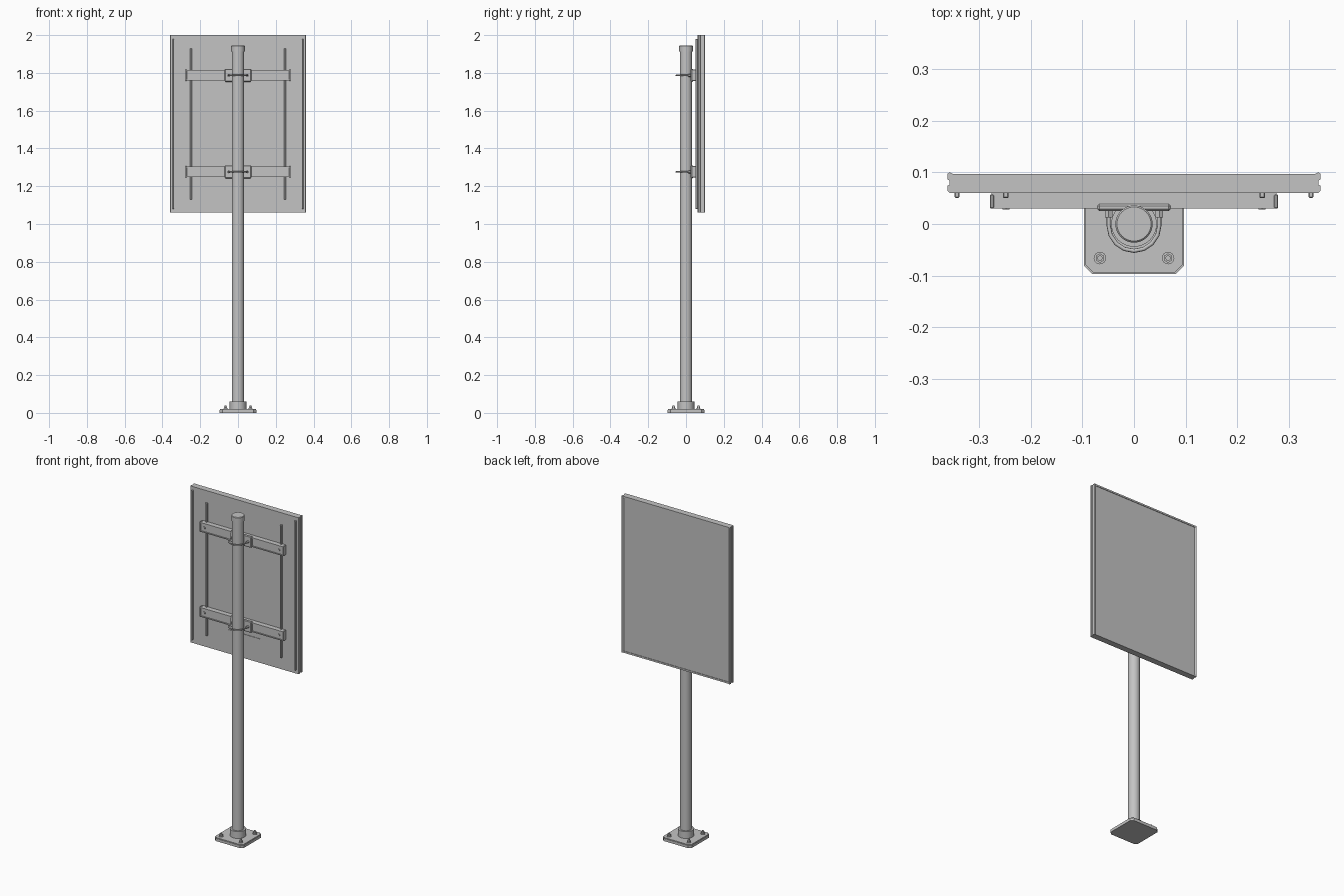
import bpy, bmesh, math
from mathutils import Matrix

cube = bpy.data.objects.get("Cube")
if cube:
    bpy.data.objects.remove(cube, do_unlink=True)

GREY = (0.55, 0.55, 0.55, 1)
steel = bpy.data.materials.new("grey_steel")
steel.use_nodes = True
steel.diffuse_color = GREY
steel.node_tree.nodes["Principled BSDF"].inputs["Base Color"].default_value = GREY


def finish(name, bm, smooth=False):
    bmesh.ops.recalc_face_normals(bm, faces=bm.faces)
    mesh = bpy.data.meshes.new(name)
    bm.to_mesh(mesh)
    bm.free()
    mesh.materials.append(steel)
    ob = bpy.data.objects.new(name, mesh)
    bpy.context.collection.objects.link(ob)
    if smooth:
        bpy.ops.object.select_all(action='DESELECT')
        ob.select_set(True)
        bpy.context.view_layer.objects.active = ob
        bpy.ops.object.shade_smooth_by_angle(angle=math.radians(35))
    return ob


def box(name, x, y, z, bevel=0):
    """Box from (min, max) ranges, with optional chamfer."""
    bm = bmesh.new()
    bmesh.ops.create_cube(bm, size=1)
    for v in bm.verts:
        for i, (lo, hi) in enumerate((x, y, z)):
            v.co[i] = lo if v.co[i] < 0 else hi
    if bevel:
        bmesh.ops.bevel(bm, geom=bm.edges[:], offset=bevel, segments=1, affect='EDGES')
    return finish(name, bm)


def prism(name, pts, z0, z1, mirror=False):
    """Extrude an x-y outline upwards."""
    bm = bmesh.new()
    s = -1 if mirror else 1
    face = bm.faces.new([bm.verts.new((s * px, py, z0)) for px, py in pts])
    top = bmesh.ops.extrude_face_region(bm, geom=[face])["geom"]
    for v in top:
        if isinstance(v, bmesh.types.BMVert):
            v.co.z = z1
    return finish(name, bm)


def cyl(name, r, centre, depth, axis='Z', sides=32, r2=None):
    bm = bmesh.new()
    rot = Matrix.Rotation(math.pi / 2, 4, 'X') if axis == 'Y' else Matrix()
    bmesh.ops.create_cone(bm, cap_ends=True, segments=sides, radius1=r,
                          radius2=r if r2 is None else r2, depth=depth,
                          matrix=Matrix.Translation(centre) @ rot)
    return finish(name, bm, sides > 12)


# Base plate with clipped corners, collar and anchor bolts
h, c = 0.097, 0.016
outline = [(h, c - h), (h, h - c), (h - c, h), (c - h, h),
           (-h, h - c), (-h, c - h), (c - h, -h), (h - c, -h)]
prism("base_plate", outline, 0, 0.016)
prism("base_plate_chamfer", [(px * 0.97, py * 0.97) for px, py in outline], 0.016, 0.02)
cyl("base_collar", 0.044, (0, 0, 0.04), 0.042)
for sx in (-1, 1):
    for sy in (-1, 1):
        p = (sx * 0.066, sy * 0.066)
        cyl("anchor_washer", 0.012, (*p, 0.022), 0.004, sides=16)
        cyl("anchor_nut", 0.009, (*p, 0.028), 0.01, sides=6)
        cyl("anchor_stud", 0.005, (*p, 0.035), 0.01, sides=12)

# Pole and cap
cyl("pole", 0.033, (0, 0, 0.97), 1.92)
cyl("pole_cap", 0.036, (0, 0, 1.928), 0.028)
cyl("pole_cap_top", 0.036, (0, 0, 1.9435), 0.003, r2=0.033)

# Sign board and its frame
box("sign_board", (-0.35, 0.35), (0.06, 0.094), (1.064, 1.996))
for name, z in (("frame_top", (1.99, 2.0)), ("frame_bottom", (1.06, 1.07))):
    box(name, (-0.357, 0.357), (0.06, 0.097), z)
side = [(0.345, 0.061), (0.358, 0.061), (0.361, 0.065), (0.361, 0.074),
        (0.357, 0.076), (0.357, 0.084), (0.361, 0.086), (0.361, 0.097),
        (0.357, 0.1), (0.351, 0.097), (0.345, 0.092)]
for s, word in ((1, "left"), (-1, "right")):
    prism("frame_" + word, side, 1.06, 2.0, s < 0)
    a, b = sorted((s * 0.338, s * 0.347))
    box("edge_strip_" + word, (a, b), (0.05, 0.062), (1.08, 1.98), 0.002)
    a, b = sorted((s * 0.243, s * 0.254))
    box("rail_" + word, (a, b), (0.05, 0.062), (1.13, 1.93), 0.002)
box("label_plate", (-0.105, 0.105), (0.057, 0.061), (1.146, 1.205))

# Two bracket sets clamping the board to the pole
for z in (1.787, 1.276):
    box("bracket_web", (-0.276, 0.276), (0.034, 0.06), (z - 0.025, z + 0.025))
    for d in (-0.025, 0.025):
        box("bracket_lip", (-0.276, 0.276), (0.03, 0.06), (z + d - 0.003, z + d + 0.003))
    box("clamp_plate", (-0.071, 0.071), (0.025, 0.039), (z - 0.034, z + 0.034), 0.004)
    for s in (-1, 1):
        a, b = sorted((s * 0.271, s * 0.279))
        box("bracket_end", (a, b), (0.03, 0.057), (z - 0.03, z + 0.03), 0.002)
        cyl("bracket_bolt", 0.008, (s * 0.248, 0.032, z), 0.007, 'Y', 6)
        cyl("clamp_nut", 0.008, (s * 0.049, 0.019, z), 0.012, 'Y', 6)

    # U-bolt swept around the pole
    arc = [math.pi * (1 + i / 8) for i in range(9)]
    path = [(-0.049, 0.03)] + [(0.049 * math.cos(t), -0.003 + 0.049 * math.sin(t))
                               for t in arc] + [(0.049, 0.03)]
    curve = bpy.data.curves.new("u_bolt", 'CURVE')
    curve.dimensions = '3D'
    curve.bevel_depth = 0.004
    curve.bevel_resolution = 2
    curve.use_fill_caps = True
    spline = curve.splines.new('POLY')
    spline.points.add(len(path) - 1)
    for point, (px, py) in zip(spline.points, path):
        point.co = (px, py, z, 1)
    curve.materials.append(steel)
    bolt = bpy.data.objects.new("u_bolt", curve)
    bpy.context.collection.objects.link(bolt)
    bpy.ops.object.select_all(action='DESELECT')
    bolt.select_set(True)
    bpy.context.view_layer.objects.active = bolt
    bpy.ops.object.convert(target='MESH')
